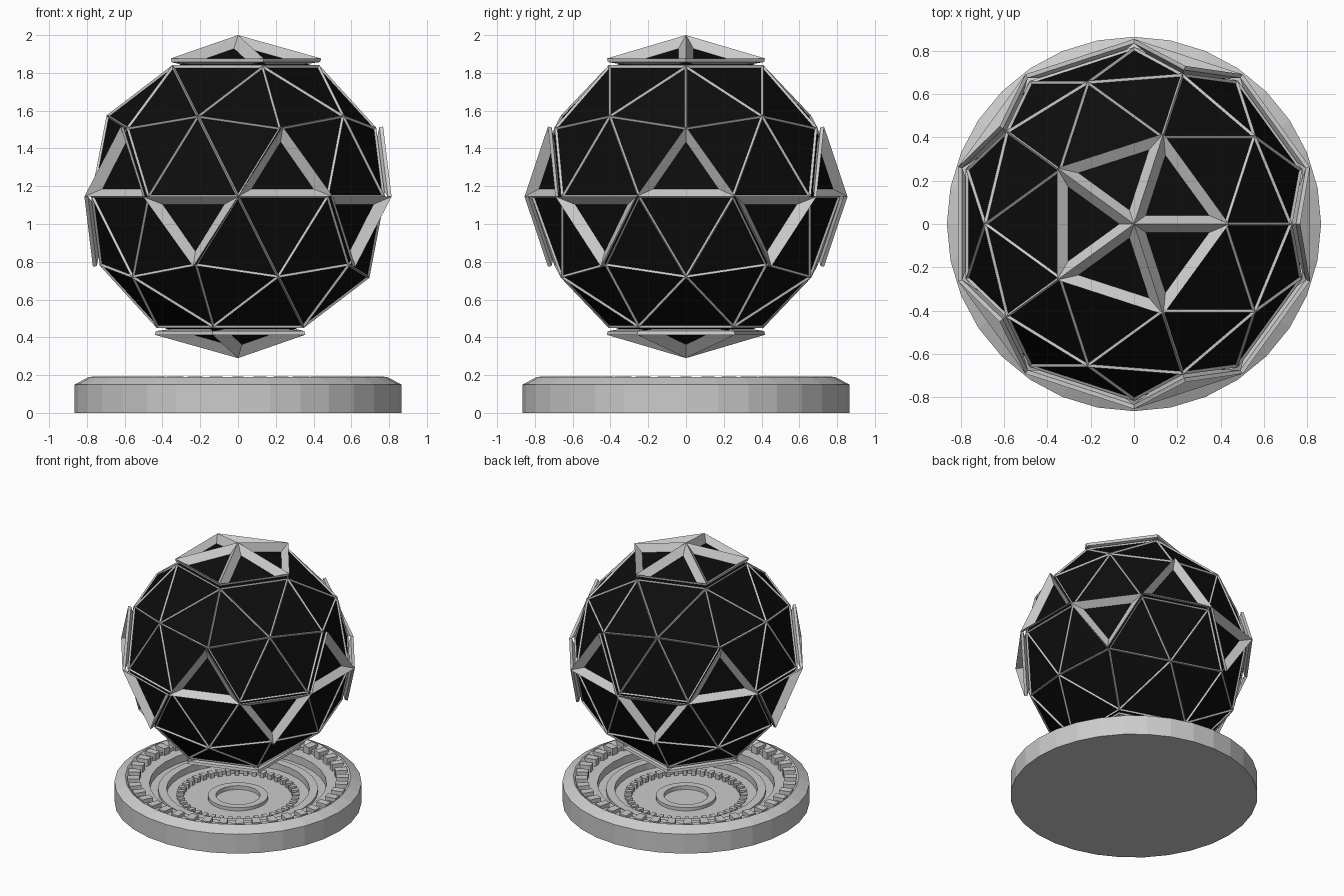
import bpy, bmesh, math
from mathutils import Vector

if "Cube" in bpy.data.objects:
    bpy.data.objects.remove(bpy.data.objects["Cube"])

R, CZ = 0.818, 1.145          # sphere radius and centre height
LIFT = 0.037                  # how far the raised triangles stand out


def material(name, rgb):
    m = bpy.data.materials.new(name)
    m.diffuse_color = (*rgb, 1)
    m.use_nodes = True
    m.node_tree.nodes["Principled BSDF"].inputs["Base Color"].default_value = m.diffuse_color
    return m


GREY = material("light_grey", (0.6, 0.6, 0.6))
BLACK = material("panel_black", (0.004, 0.004, 0.004))


def finish(name, bm, mat, z=0.0, recalc=True):
    if recalc:
        bmesh.ops.recalc_face_normals(bm, faces=bm.faces[:])
    me = bpy.data.meshes.new(name)
    bm.to_mesh(me)
    bm.free()
    me.materials.append(mat)
    ob = bpy.data.objects.new(name, me)
    ob.location.z = z
    bpy.context.collection.objects.link(ob)
    return ob


def icosphere(radius):
    bm = bmesh.new()
    bmesh.ops.create_icosphere(bm, subdivisions=2, radius=radius)
    bm.normal_update()
    return bm


# black panels: one faceted sphere just below the frames
finish("black_panels", icosphere(R - 0.011), BLACK, CZ)


# raised triangles touch a pole, or join a five-edge corner to two equator points
def is_raised(f):
    if any(abs(v.co.z) > 0.99 * R for v in f.verts):
        return True
    equator = sum(abs(v.co.z) < 0.02 for v in f.verts)
    return equator == 2 and any(len(v.link_edges) == 5 for v in f.verts)


def inset(f, width):
    p = [v.co for v in f.verts]
    sides = [(p[1] - p[2]).length, (p[2] - p[0]).length, (p[0] - p[1]).length]
    centre = sum((q * s for q, s in zip(p, sides)), Vector()) / sum(sides)
    inradius = 2 * f.calc_area() / sum(sides)
    return [q.lerp(centre, width / inradius) - f.normal * 0.0105 for q in p]


def add_frame(bm, f, raised, lifts):
    """Triangular frame with a wedge cross-section, ridge on the outside."""
    width = 0.043 if raised else 0.010
    if raised:
        top = [v.co + lifts[v.index] * LIFT for v in f.verts]
        low = [v.co + lifts[v.index] * (LIFT - 0.02) for v in f.verts]
    else:
        top = [v.co.copy() for v in f.verts]
        low = [v.co * 0.987 for v in f.verts]
    rings = [[bm.verts.new(c) for c in ring] for ring in (top, inset(f, width), low)]
    for a, b in zip(rings, rings[1:] + rings[:1]):
        for i in range(3):
            j = (i + 1) % 3
            bm.faces.new((a[i], a[j], b[j], b[i]))


src = icosphere(R)
raised_faces = [f for f in src.faces if is_raised(f)]
raised_set = set(raised_faces)
lifts = {}
for f in raised_faces:
    for v in f.verts:
        lifts[v.index] = lifts.get(v.index, Vector()) + f.normal
lifts = {k: n.normalized() for k, n in lifts.items()}

thin, thick = bmesh.new(), bmesh.new()
for f in src.faces:
    raised = f in raised_set
    add_frame(thick if raised else thin, f, raised, lifts)
src.free()
finish("thin_frames", thin, GREY, CZ)
finish("raised_frames", thick, GREY, CZ)

# round stand with a stepped hollow, turned from a profile
SIDES = 32
profile = [(0, 0.02), (0.155, 0.02), (0.155, 0.05), (0.21, 0.05), (0.21, 0.025),
           (0.41, 0.025), (0.41, 0.05), (0.50, 0.05), (0.50, 0.10), (0.56, 0.10),
           (0.56, 0.08), (0.62, 0.08), (0.62, 0.14), (0.71, 0.14), (0.71, 0.165),
           (0.76, 0.165), (0.79, 0.19), (0.865, 0.15), (0.865, 0), (0, 0)]
bm = bmesh.new()
pts = [bm.verts.new((0, -r, z)) for r, z in profile]
edges = [bm.edges.new(e) for e in zip(pts, pts[1:])]
bmesh.ops.spin(bm, geom=pts + edges, cent=(0, 0, 0), axis=(0, 0, 1),
               angle=2 * math.pi, steps=SIDES, use_merge=True)
bmesh.ops.remove_doubles(bm, verts=bm.verts[:], dist=1e-5)
finish("stand", bm, GREY)


# rings of small blocks inside the stand
def block_ring(name, count, r0, r1, z0, z1, fill=0.5):
    bm = bmesh.new()
    for k in range(count):
        a = 2 * math.pi * k / count
        h = fill * math.pi / count
        corners = [(r, a + s * h) for r, s in ((r0, -1), (r1, -1), (r1, 1), (r0, 1))]
        lo, hi = [[bm.verts.new((r * math.cos(t), r * math.sin(t), z))
                   for r, t in corners] for z in (z0, z1)]
        bm.faces.new(lo[::-1])
        bm.faces.new(hi)
        for i in range(4):
            j = (i + 1) % 4
            bm.faces.new((lo[i], lo[j], hi[j], hi[i]))
    finish(name, bm, GREY)


block_ring("outer_teeth", 40, 0.69, 0.775, 0.14, 0.193)
block_ring("inner_teeth", 40, 0.38, 0.43, 0.02, 0.06)
